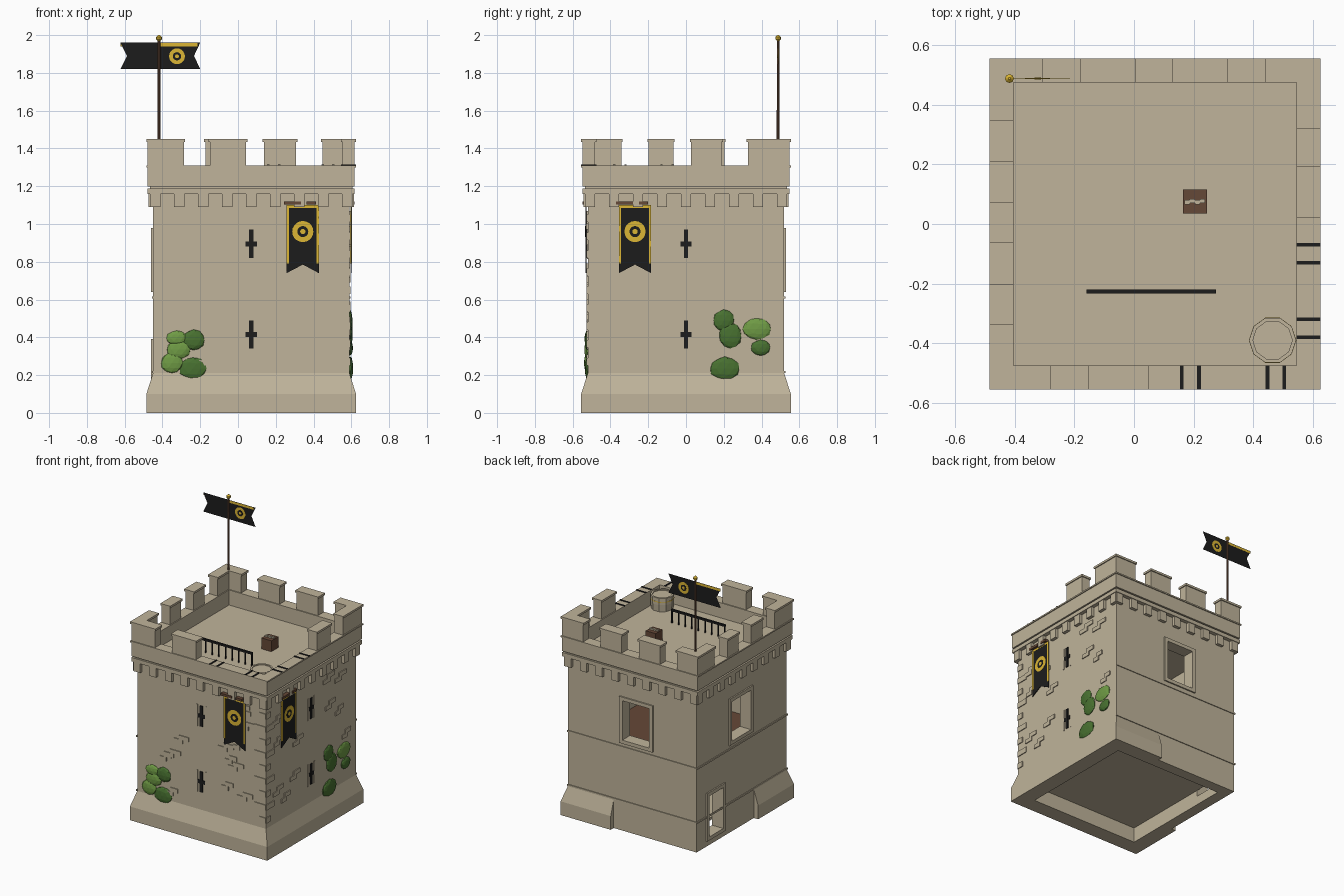
import bpy, bmesh, math, random
from mathutils import Matrix

if "Cube" in bpy.data.objects:
    bpy.data.objects.remove(bpy.data.objects["Cube"])
random.seed(4)

CX, HALF, OUT, INNER, EDGE = 0.07, 0.52, 0.548, 0.475, 0.555
DECK, TOP = 1.2, 1.31


def material(name, r, g, b):
    m = bpy.data.materials.new(name)
    m.use_nodes = True
    m.diffuse_color = (r, g, b, 1)
    node = m.node_tree.nodes["Principled BSDF"]
    node.inputs["Base Color"].default_value = (r, g, b, 1)
    node.inputs["Roughness"].default_value = 0.9
    return m


STONE = material("tan stone", 0.525, 0.455, 0.325)
BLACK = material("black", 0.012, 0.012, 0.012)
GOLD = material("gold", 0.72, 0.47, 0.035)
WOOD = material("brown wood", 0.13, 0.065, 0.038)
DARK_LEAF = material("dark green", 0.065, 0.165, 0.03)
LIGHT_LEAF = material("light green", 0.16, 0.33, 0.06)

# Local frame per wall: x runs along the wall, -y points outward
CENTRE = Matrix.Translation((CX, 0, 0))
FRONT, RIGHT, BACK, LEFT = [
    CENTRE @ Matrix.Rotation(k * math.pi / 2, 4, "Z") @ Matrix.Translation((0, -HALF, 0))
    for k in range(4)]
WALLS = {"front": FRONT, "right": RIGHT, "back": BACK, "left": LEFT}


def finish(name, bm, mat, matrix=CENTRE):
    bmesh.ops.transform(bm, matrix=matrix, verts=bm.verts)
    bmesh.ops.recalc_face_normals(bm, faces=bm.faces)
    mesh = bpy.data.meshes.new(name)
    bm.to_mesh(mesh)
    bm.free()
    mesh.materials.append(mat)
    ob = bpy.data.objects.new(name, mesh)
    bpy.context.collection.objects.link(ob)
    return ob


def boxes(name, items, mat, matrix=CENTRE):
    bm = bmesh.new()
    for x0, x1, y0, y1, z0, z1 in items:
        m = Matrix.Translation(((x0 + x1) / 2, (y0 + y1) / 2, (z0 + z1) / 2))
        m = m @ Matrix.Diagonal((x1 - x0, y1 - y0, z1 - z0, 1))
        bmesh.ops.create_cube(bm, size=1, matrix=m)
    return finish(name, bm, mat, matrix)


def plate(name, points, d0, d1, mat, matrix):
    """Flat outline in x and z, standing off a wall from d0 to d1."""
    bm = bmesh.new()
    face = bm.faces.new([bm.verts.new((x, -d0, z)) for x, z in points])
    new = bmesh.ops.extrude_face_region(bm, geom=[face])["geom"]
    bmesh.ops.translate(bm, vec=(0, d0 - d1, 0),
                        verts=[v for v in new if isinstance(v, bmesh.types.BMVert)])
    return finish(name, bm, mat, matrix)


def lathe(name, profile, sides, mat, matrix):
    bm = bmesh.new()
    rings = [[bm.verts.new((r * math.cos(2 * math.pi * i / sides),
                            r * math.sin(2 * math.pi * i / sides), z))
              for i in range(sides)] for r, z in profile]
    for a, b in zip(rings, rings[1:]):
        for i in range(sides):
            j = (i + 1) % sides
            bm.faces.new((a[i], a[j], b[j], b[i]))
    bm.faces.new(rings[0])
    bm.faces.new(rings[-1])
    return finish(name, bm, mat, matrix)


def square_ring(name, o, i, z0, z1):
    boxes(name, [(-o, o, -o, -i, z0, z1), (-o, o, i, o, z0, z1),
                 (-o, -i, -i, i, z0, z1), (i, o, -i, i, z0, z1)], STONE)


def ring_emblem(name, x, z, r, d, matrix):
    for part, k, mat in (("ring", 1, GOLD), ("gap", 0.52, BLACK), ("dot", 0.25, GOLD)):
        pts = [(x + r * k * math.cos(a * math.pi / 10), z + r * k * math.sin(a * math.pi / 10))
               for a in range(20)]
        plate(f"{name}_{part}", pts, d, d + 0.0008, mat, matrix)
        d += 0.0008


# Hollow tower body with cut openings
body = boxes("tower_body", [(-HALF, HALF, -HALF, HALF, 0, 1.16)], STONE)
OPENINGS = [("back_window", BACK, -0.10, 0.17, 0.64, 0.98),
            ("left_window", LEFT, -0.15, 0.12, 0.64, 0.98),
            ("left_hatch", LEFT, -0.41, -0.20, 0.04, 0.39)]
B = 0.026
cutters = [boxes("cavity_cutter", [(-0.44, 0.44, -0.44, 0.44, -0.1, 1.1)], STONE)]
for name, wall, u0, u1, z0, z1 in OPENINGS:
    cutters.append(boxes(name + "_cutter",
                         [(u0 + B, u1 - B, -0.1, 0.15, z0 + B, z1 - B)], STONE, wall))
    boxes(name + "_frame", [(u0, u0 + B, -0.01, 0, z0, z1), (u1 - B, u1, -0.01, 0, z0, z1),
                            (u0 + B, u1 - B, -0.01, 0, z0, z0 + B),
                            (u0 + B, u1 - B, -0.01, 0, z1 - B, z1)], STONE, wall)
bpy.context.view_layer.objects.active = body
for cutter in cutters:
    mod = body.modifiers.new("cut", "BOOLEAN")
    mod.operation, mod.object, mod.solver = "DIFFERENCE", cutter, "EXACT"
    bpy.ops.object.modifier_apply(modifier=mod.name)
    bpy.data.objects.remove(cutter)

# Floors inside
boxes("ground_floor", [(-0.44, 0.44, -0.44, 0.44, 0.11, 0.13)], STONE)
boxes("upper_floor", [(-0.44, 0.44, -0.44, 0.44, 0.54, 0.56)], WOOD)
boxes("roof_deck", [(-INNER, INNER, -INNER, INNER, 1.16, DECK)], STONE)

# Sloped plinth, open on part of the back and left
bm = bmesh.new()
path = [(0.15, HALF, 0, 1), (HALF, HALF, 1, 1), (HALF, -HALF, 1, -1),
        (-HALF, -HALF, -1, -1), (-HALF, -0.14, -1, 0)]
rings = [[bm.verts.new((x + sx * d, y + sy * d, z))
          for d, z in ((0, 0), (0.035, 0), (0.035, 0.1), (0, 0.21))] for x, y, sx, sy in path]
for a, b in zip(rings, rings[1:]):
    for i in range(4):
        j = (i + 1) % 4
        bm.faces.new((a[i], a[j], b[j], b[i]))
bm.faces.new(rings[0])
bm.faces.new(rings[-1])
finish("plinth", bm, STONE)

# Parapet with a groove and a coping
square_ring("parapet_base", OUT, INNER, 1.16, 1.188)
square_ring("parapet_groove", 0.535, INNER, 1.188, 1.198)
square_ring("parapet", OUT, INNER, 1.198, TOP - 0.01)
square_ring("parapet_coping", EDGE, INNER, TOP - 0.01, TOP)

# Merlons: corner pieces wrap round three corners, one corner is bare
o, i, e = EDGE, INNER, 0.007
merlons = [(-o, -0.375, i, o), (-0.25, -0.065, i, o), (0.06, 0.245, i, o), (0.37, o, i, o),
           (-o, -0.35, -o, -i), (-0.225, -0.02, -o, -i),
           (-o, -i, 0.345, o), (-o, -i, 0.07, 0.21), (-o, -i, -0.205, -0.06), (-o, -i, -o, -0.335),
           (i, o, 0.32, o), (i, o, 0.02, 0.195)]
boxes("merlons", [(a + e, b - e, c + e, d - e, TOP, 1.435) for a, b, c, d in merlons], STONE)
boxes("merlon_caps", [m + (1.435, 1.45) for m in merlons], STONE)

# Corbels below the parapet
for side, wall in WALLS.items():
    boxes(side + "_corbels", [(k * 0.127 - 0.027, k * 0.127 + 0.027, -0.023, 0.01, 1.09, 1.16)
                              for k in range(-4, 5)], STONE, wall)

# String courses on the plain walls
for side in ("back", "left"):
    boxes(side + "_string_courses", [(-0.525, 0.525, -0.006, 0, z, z + 0.012)
                                     for z in (0.21, 0.605)], STONE, WALLS[side])

# Raised stones, arrow slits and banners on the two decorated walls
for side, banner_u, corner in (("front", 0.273, 1), ("right", -0.27, -1)):
    wall = WALLS[side]
    stones = []
    for n in range(9):
        z, edges = 0.25 + n * 0.095, sorted((corner * HALF, corner * (HALF - 0.05 - 0.04 * (n % 2))))
        stones.append((*edges, -0.006, 0, z, z + 0.04))
    for n in range(20):
        u, z, w = random.uniform(-0.48, 0.36), 0.25 + 0.04 * n, random.uniform(0.05, 0.08)
        if abs(u + w) > 0.14:
            stones += [(u, u + w, -0.006, 0, z, z + 0.03),
                       (u + w * 0.6, u + w * 1.7, -0.006, 0, z + 0.03, z + 0.06)]
    boxes(side + "_raised_stones", stones, STONE, wall)
    for level, z in (("lower", 0.415), ("upper", 0.895)):
        boxes(f"{side}_{level}_arrow_slit", [(-0.011, 0.011, -0.006, 0, z - 0.075, z + 0.075),
                                             (-0.03, 0.03, -0.005, 0, z - 0.013, z + 0.013)],
              BLACK, wall)
        boxes(f"{side}_{level}_slit_jambs", [(s * 0.036 - 0.005, s * 0.036 + 0.005, -0.004, 0,
                                              z - 0.08, z + 0.08) for s in (-1, 1)], STONE, wall)

    hang = wall @ Matrix.Translation((banner_u, 0, 0))
    w = 0.085
    plate(side + "_banner", [(-w, 1.1), (w, 1.1), (w, 0.74), (0, 0.785), (-w, 0.74)],
          0.007, 0.012, BLACK, hang)
    boxes(side + "_banner_trim", [(-w, -w + 0.012, -0.013, -0.0065, 0.79, 1.1),
                                  (w - 0.012, w, -0.013, -0.0065, 0.79, 1.1),
                                  (-w, w, -0.013, -0.0065, 1.085, 1.1)], GOLD, hang)
    boxes(side + "_banner_brackets", [(-0.1, -0.01, -0.028, 0, 1.103, 1.12),
                                      (0.02, 0.07, -0.028, 0, 1.103, 1.12)], WOOD, hang)
    ring_emblem(side + "_banner_emblem", 0, 0.96, 0.056, 0.012, hang)

# Ivy clumps pressed against the walls: u, z, half width, half height, light or dark
IVY = {"front": [(-0.31, 0.235, 0.075, 0.06, 0), (-0.305, 0.385, 0.06, 0.055, 0),
                 (-0.395, 0.395, 0.055, 0.04, 1), (-0.385, 0.335, 0.065, 0.05, 1),
                 (-0.42, 0.265, 0.06, 0.055, 1)],
       "right": [(0.2, 0.49, 0.057, 0.057, 0), (0.235, 0.41, 0.062, 0.067, 0),
                 (0.375, 0.445, 0.077, 0.057, 1), (0.395, 0.345, 0.052, 0.042, 0),
                 (0.205, 0.235, 0.08, 0.062, 0)]}
for side, clumps in IVY.items():
    for n, (u, z, w, h, light) in enumerate(clumps):
        bm = bmesh.new()
        bmesh.ops.create_icosphere(bm, subdivisions=2, radius=1)
        for v in bm.verts:
            v.co *= random.uniform(0.95, 1.03)
        m = Matrix.Translation((u, -0.001 * n, z)) @ Matrix.Diagonal((w, 0.016, h, 1))
        finish(f"{side}_ivy_{n + 1}", bm, LIGHT_LEAF if light else DARK_LEAF, WALLS[side] @ m)

# Iron straps across the open wall tops
boxes("iron_straps",
      [(x - 0.006, x + 0.006, -EDGE, -INNER, TOP - 0.004, TOP + 0.004)
       for x in (0.09, 0.148, 0.378, 0.434)] +
      [(INNER, EDGE, y - 0.006, y + 0.006, TOP - 0.004, TOP + 0.004)
       for y in (-0.07, -0.13, -0.32, -0.38)], BLACK)

# Railing on the deck
boxes("railing", [(-0.23, 0.205, -0.233, -0.219, DECK + 0.088, DECK + 0.102)] +
      [(-0.23 + k * 0.0535, -0.223 + k * 0.0535, -0.23, -0.222, DECK, DECK + 0.095)
       for k in range(9)], BLACK)

# Crate with a rope on top
boxes("crate", [(0.095, 0.175, 0.035, 0.115, DECK, DECK + 0.08)], WOOD)
boxes("crate_rope", [(0.1 + k * 0.017, 0.118 + k * 0.017, 0.066 + 0.004 * (k % 2),
                      0.08 + 0.004 * (k % 2), DECK + 0.08, DECK + 0.09) for k in range(4)], STONE)

# Barrel
spot = Matrix.Translation((0.465, -0.39, DECK))
lathe("barrel", [(0.075, 0), (0.079, 0.05), (0.079, 0.1), (0.066, 0.1), (0.066, 0.094)],
      10, STONE, spot)
lathe("barrel_band", [(0.0795, 0.068), (0.0795, 0.074)], 10, GOLD, spot)

# Flagpole and flag
pole = Matrix.Translation((-0.418, 0.488, 0))
lathe("flagpole", [(0.008, TOP), (0.007, 1.975)], 8, WOOD, pole)
lathe("pole_finial", [(0.005, 1.968), (0.015, 1.978), (0.015, 1.99), (0.004, 2.0)], 8, GOLD, pole)
plate("flag", [(-0.205, 1.96), (0.218, 1.96), (0.185, 1.89), (0.218, 1.82),
               (-0.205, 1.82), (-0.17, 1.89)], -0.0003, 0.0003, BLACK, pole)
turned = pole @ Matrix.Rotation(math.pi, 4, "Z")
for side, frame, sign in (("front", pole, 1), ("back", turned, -1)):
    boxes(f"flag_{side}_stripe", [(0.007, 0.203, -0.0008, -0.0002, 1.941, 1.958)], GOLD, frame)
    ring_emblem(f"flag_{side}_emblem", sign * 0.095, 1.888, 0.042, 0.0003, frame)
